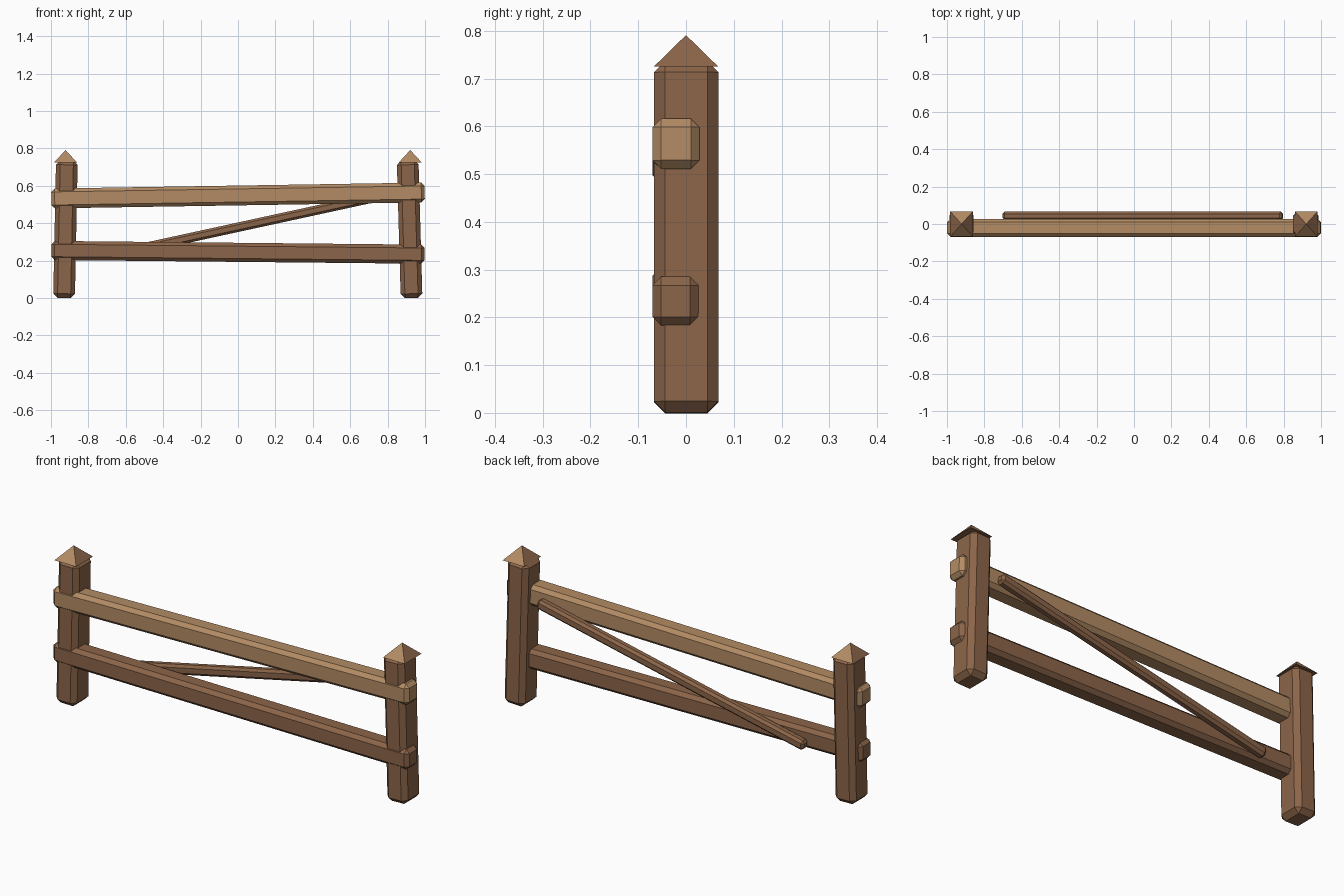
import bpy
import bmesh
from math import atan2, hypot, radians
from mathutils import Matrix

cube = bpy.data.objects.get("Cube")
if cube:
    bpy.data.objects.remove(cube, do_unlink=True)


def make_material(name, color):
    mat = bpy.data.materials.new(name)
    mat.use_nodes = True
    mat.diffuse_color = color
    mat.node_tree.nodes["Principled BSDF"].inputs["Base Color"].default_value = color
    return mat


brown = make_material("brown wood", (0.26, 0.13, 0.067, 1))
tan = make_material("tan wood", (0.45, 0.26, 0.127, 1))


def add_object(name, bm, *materials):
    bmesh.ops.recalc_face_normals(bm, faces=bm.faces)
    mesh = bpy.data.meshes.new(name)
    bm.to_mesh(mesh)
    bm.free()
    for mat in materials:
        mesh.materials.append(mat)
    obj = bpy.data.objects.new(name, mesh)
    bpy.context.collection.objects.link(obj)
    return obj


def beam(name, start, end, depth, thick, chamfer, mat):
    """Chamfered timber in the xz plane; start and end are (x, z)."""
    dx, dz = end[0] - start[0], end[1] - start[1]
    bm = bmesh.new()
    bmesh.ops.create_cube(bm, size=1)
    bmesh.ops.scale(bm, vec=(hypot(dx, dz), depth[1] - depth[0], thick), verts=bm.verts)
    bmesh.ops.bevel(bm, geom=bm.edges[:], offset=chamfer, segments=1,
                    affect='EDGES', clamp_overlap=True)
    obj = add_object(name, bm, mat)
    obj.location = ((start[0] + end[0]) / 2, sum(depth) / 2, (start[1] + end[1]) / 2)
    obj.rotation_euler.y = -atan2(dz, dx)
    return obj


def cap(name, x):
    """Square pyramid, tan on the front and back slopes."""
    bm = bmesh.new()
    bmesh.ops.create_cone(bm, cap_ends=True, segments=4, radius1=0.5 ** 0.5, radius2=0,
                          depth=1, matrix=Matrix.Rotation(radians(45), 4, 'Z'))
    bmesh.ops.scale(bm, vec=(0.122, 0.135, 0.066), verts=bm.verts)
    bm.normal_update()
    for face in bm.faces:
        face.material_index = int(abs(face.normal.y) > 0.5)
    obj = add_object(name, bm, brown, tan)
    obj.location = (x, 0, 0.758)


# Leaning posts with pointed caps
for side, foot, head in (("right", -0.93, -0.915), ("left", 0.928, 0.907)):
    beam(side + "_post", (foot, 0), (head, 0.735), (-0.067, 0.068), 0.116, 0.023, brown)
    cap(side + "_post_cap", 0.921 if foot > 0 else -0.922)

# Slightly crooked rails on the front
beam("upper_rail", (-0.998, 0.532), (0.998, 0.564), (-0.07, 0.028), 0.106, 0.018, tan)
beam("lower_rail", (-0.998, 0.254), (0.998, 0.234), (-0.07, 0.026), 0.102, 0.018, brown)

# Diagonal brace behind the rails
beam("diagonal_brace", (-0.70, 0.226), (0.795, 0.551), (0.02, 0.066), 0.05, 0.012, brown)
